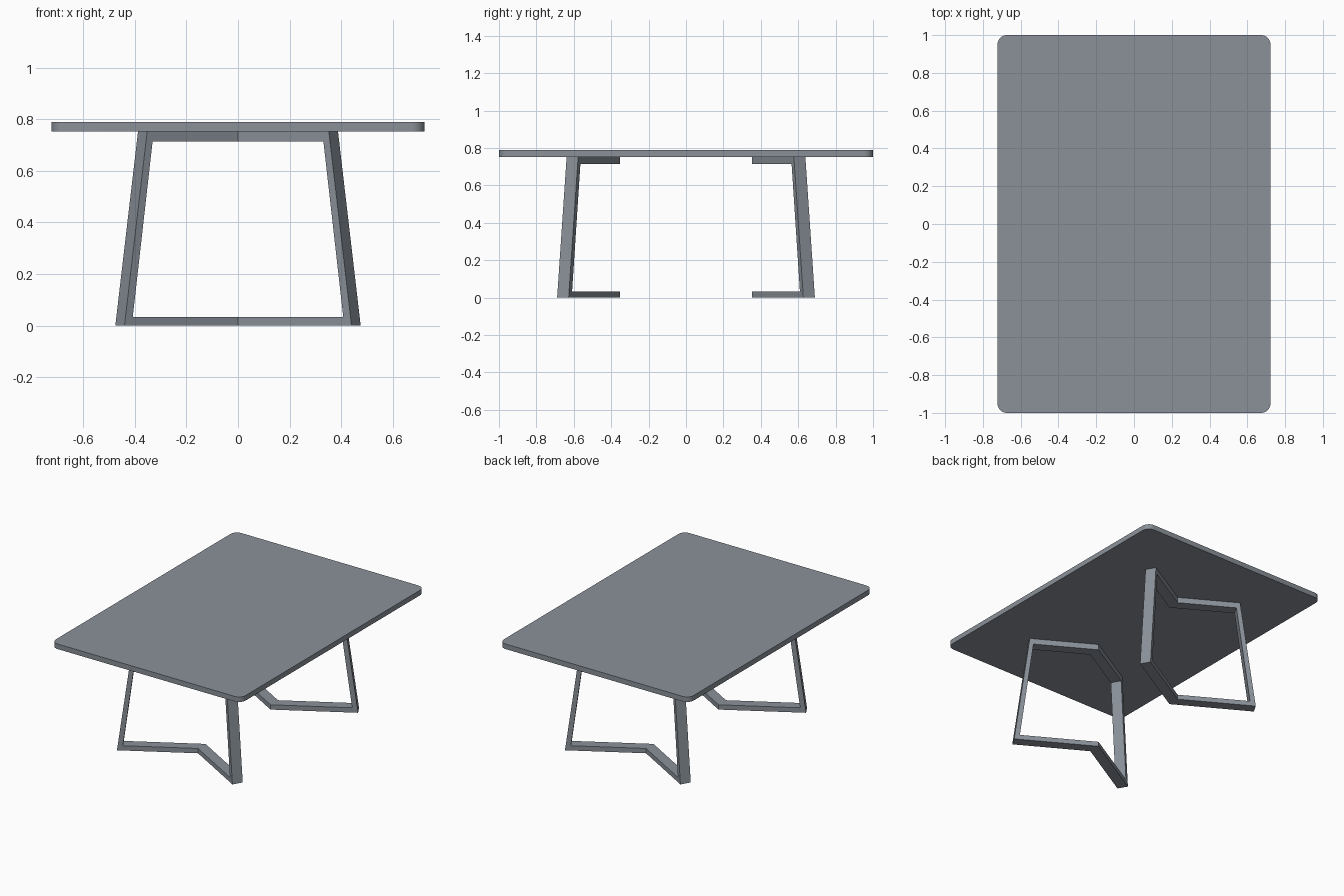
import bpy, bmesh, math

if "Cube" in bpy.data.objects:
    bpy.data.objects.remove(bpy.data.objects["Cube"])

TOP_Z, UNDER_Z = 0.788, 0.753

# Dark slate finish shared by all parts
slate = bpy.data.materials.new("slate_grey")
slate.diffuse_color = (0.255, 0.283, 0.318, 1)
slate.use_nodes = True
slate.node_tree.nodes["Principled BSDF"].inputs["Base Color"].default_value = slate.diffuse_color


def make_object(name, bm):
    bmesh.ops.recalc_face_normals(bm, faces=bm.faces)
    mesh = bpy.data.meshes.new(name)
    bm.to_mesh(mesh)
    bm.free()
    mesh.materials.append(slate)
    obj = bpy.data.objects.new(name, mesh)
    bpy.context.collection.objects.link(obj)
    return obj


# Table top: slab with rounded vertical corners
bm = bmesh.new()
bmesh.ops.create_cube(bm, size=1)
for v in bm.verts:
    v.co.x *= 1.446
    v.co.y *= 2.0
    v.co.z = TOP_Z if v.co.z > 0 else UNDER_Z
corners = [e for e in bm.edges if abs(e.verts[0].co.z - e.verts[1].co.z) > 0.01]
bmesh.ops.bevel(bm, geom=corners, offset=0.05, offset_type='OFFSET',
                segments=8, profile=0.5, affect='EDGES')
top = make_object("table_top", bm)
bpy.context.view_layer.objects.active = top
top.select_set(True)
bpy.ops.object.shade_smooth_by_angle(angle=math.radians(30))

# Leg frames: half of one V-shaped frame, as (x, z) on its front face
outer = [(0, 0), (0.440, 0), (0.352, UNDER_Z), (0, UNDER_Z)]
inner = [(0, 0.033), (0.408, 0.033), (0.331, 0.714), (0, 0.714)]
ANGLE = math.radians(30)
DEPTH = 0.071
APEX_Y = -0.435


def front_point(x, z):
    return (x, APEX_Y - x * math.tan(ANGLE), z)


def back_point(x, z):
    # Mitred on the centre line, square at the outer leg
    if x == 0:
        return (0, APEX_Y + DEPTH / math.cos(ANGLE), z)
    _, y, _ = front_point(x, z)
    return (x + DEPTH * math.sin(ANGLE), y + DEPTH * math.cos(ANGLE), z)


bm = bmesh.new()
rings = [[bm.verts.new(p) for p in (front_point(*o), back_point(*o),
                                    back_point(*i), front_point(*i))]
         for o, i in zip(outer, inner)]
for a, b in zip(rings, rings[1:]):
    for k in range(4):
        n = (k + 1) % 4
        bm.faces.new((a[k], a[n], b[n], b[k]))
frames = make_object("leg_frames", bm)

# Mirror to the other half and to the other end of the table
mirror = frames.modifiers.new("mirror", 'MIRROR')
mirror.use_axis = (True, True, False)
mirror.merge_threshold = 0.0005
